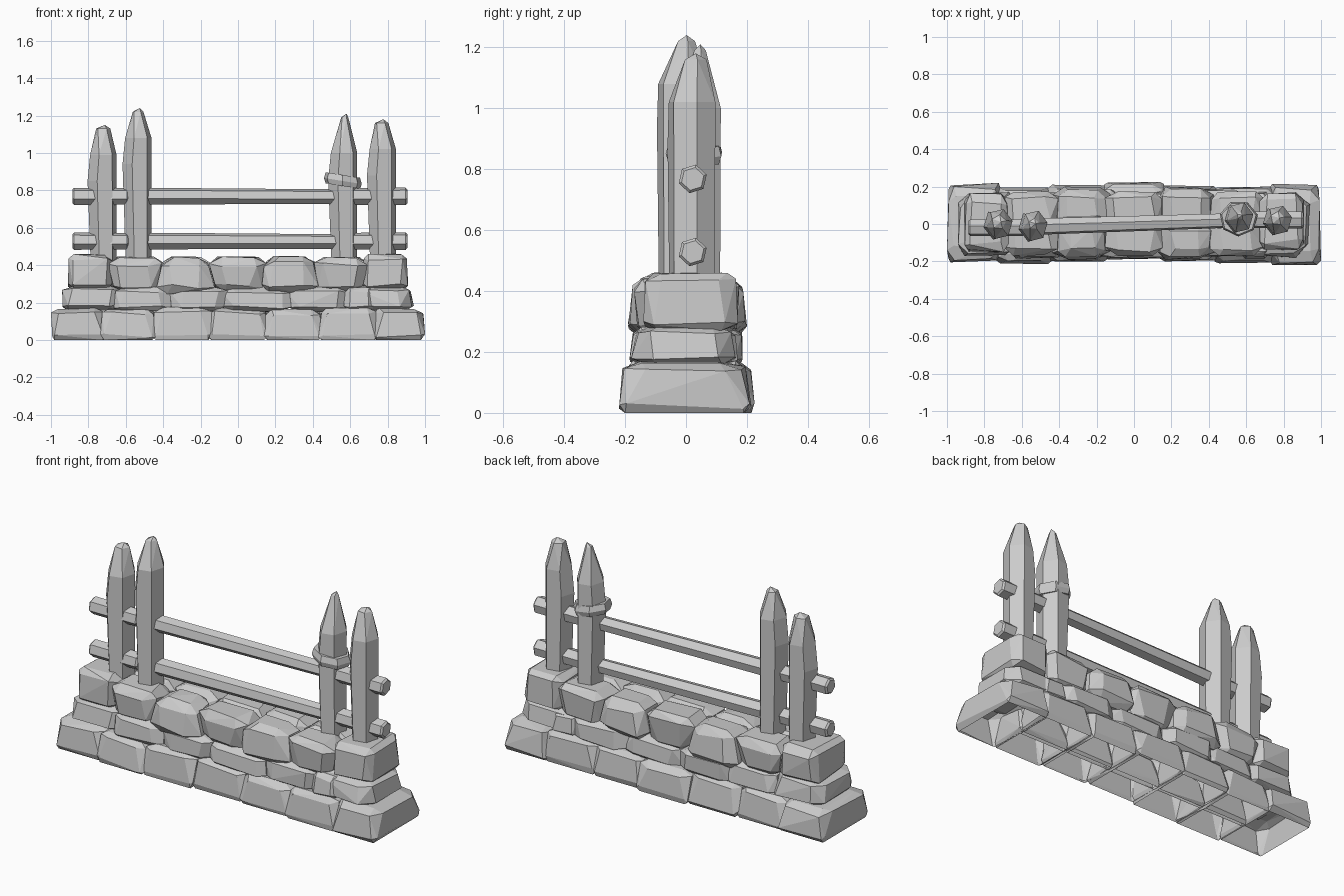
import bpy, bmesh, math, random
from mathutils import Vector

random.seed(5)
if "Cube" in bpy.data.objects:
    bpy.data.objects.remove(bpy.data.objects["Cube"], do_unlink=True)

grey = bpy.data.materials.new("plain_grey")
grey.use_nodes = True
colour = (0.6, 0.6, 0.6, 1)
grey.diffuse_color = colour
grey.node_tree.nodes["Principled BSDF"].inputs["Base Color"].default_value = colour


def hull(name, points, open_bottom=False):
    """Faceted solid wrapped around a cloud of points."""
    bm = bmesh.new()
    for p in points:
        bm.verts.new(p)
    out = bmesh.ops.convex_hull(bm, input=bm.verts)
    loose = {g for g in out["geom_interior"] + out["geom_unused"]
             if isinstance(g, bmesh.types.BMVert) and g.is_valid}
    bmesh.ops.delete(bm, geom=list(loose), context="VERTS")
    bmesh.ops.dissolve_limit(bm, angle_limit=math.radians(6), verts=bm.verts, edges=bm.edges)
    bmesh.ops.recalc_face_normals(bm, faces=bm.faces)
    if open_bottom:
        under = [f for f in bm.faces if f.normal.z < -0.9]
        bmesh.ops.delete(bm, geom=under, context="FACES")
    mesh = bpy.data.meshes.new(name)
    bm.to_mesh(mesh)
    bm.free()
    mesh.materials.append(grey)
    obj = bpy.data.objects.new(name, mesh)
    bpy.context.collection.objects.link(obj)


def stone(name, x, y, z, flare=(0, 0), chamfer=0.45, flat=False):
    """Chamfered rough block filling the ranges x, y, z; flare widens its top in x and y."""
    pts = []
    for sx in (-1, 1):
        for sy in (-1, 1):
            for sz in (-1, 1):
                for axis in range(3):
                    p = [s * (1 - chamfer * random.uniform(0.6, 1.15)) for s in (sx, sy, sz)]
                    p[axis] = (sx, sy, sz)[axis] * random.uniform(0.9, 1)
                    if flat and sz < 0:
                        p[2] = -1 if axis == 2 else random.uniform(-0.85, -0.6)
                        p[0] = sx * max(abs(p[0]), 0.84)
                        p[1] = sy * max(abs(p[1]), 0.84)
                    p[0] *= 1 + flare[0] * p[2]
                    p[1] *= 1 + flare[1] * p[2]
                    pts.append(p)
    fitted = []
    for axis, (low, high) in enumerate((x, y, z)):
        vals = [p[axis] for p in pts]
        span = max(vals) - min(vals)
        fitted.append([low + (v - min(vals)) / span * (high - low) for v in vals])
    hull(name, zip(*fitted), flat)


def course(name, joints, fronts, backs, z, flares, flat=False, lap=0.015, chamfer=0.45):
    """Front and back stones between successive joints."""
    for i, (a, b) in enumerate(zip(joints, joints[1:])):
        flare = flares[i % len(flares)]
        top = z[1] - random.uniform(0, 0.012)
        stone(f"{name}_front_{i}", (a - lap, b + lap), (fronts[i % len(fronts)], 0.025),
              (z[0], top), flare, chamfer, flat)
        stone(f"{name}_back_{i}", (a - lap, b + lap), (-0.025, backs[i % len(backs)]),
              (z[0], top), flare, chamfer, flat)


# Wall: three courses with full-depth end stones
course("base_stone", (-0.73, -0.45, -0.15, 0.15, 0.44, 0.74), (-0.215, -0.2, -0.19, -0.2, -0.21),
       (0.195, 0.21, 0.225, 0.205, 0.2), (0, 0.178), ((-0.02, -0.1),), True, 0.01, 0.38)
stone("base_end_right", (-1, -0.71), (-0.205, 0.22), (0, 0.172), (-0.02, -0.07), 0.38, True)
stone("base_end_left", (0.72, 1), (-0.22, 0.215), (0, 0.172), (-0.02, -0.07), 0.38, True)
course("middle_stone", (-0.65, -0.36, -0.07, 0.27, 0.58, 0.72), (-0.185, -0.175), (0.17, 0.185),
       (0.15, 0.29), ((-0.06, -0.08), (0.04, -0.04)))
stone("middle_end_right", (-0.94, -0.62), (-0.17, 0.17), (0.155, 0.29), (-0.05, -0.08), 0.4)
stone("middle_end_left", (0.58, 0.94), (-0.18, 0.165), (0.155, 0.29), (-0.05, -0.08), 0.4)
course("top_stone", (-0.68, -0.42, -0.14, 0.14, 0.42, 0.68), (-0.17, -0.19), (0.175, 0.2),
       (0.245, 0.455), ((0.16, 0.12), (-0.15, -0.14)), chamfer=0.5)
stone("top_end_right", (-0.91, -0.67), (-0.15, 0.165), (0.265, 0.46), (-0.04, 0), 0.36)
stone("top_end_left", (0.67, 0.91), (-0.14, 0.17), (0.265, 0.46), (-0.04, 0), 0.36)


def ring(centre, rx, ry, sides=6, turn=0.2):
    cx, cy, cz = centre
    return [Vector((cx + rx * math.cos(turn + math.tau * i / sides),
                    cy + ry * math.sin(turn + math.tau * i / sides), cz)) for i in range(sides)]


def post(name, x, y, shoulder, tip, lean, blunt, depth):
    """Hewn post: narrow foot, fuller shoulder, cut point."""
    pts = ring((x + 0.004, y, 0.36), 0.069, depth * 0.92)
    pts += ring((x - 0.006, y, shoulder - 0.14), 0.078, depth)
    pts += ring((x + 0.002, y, shoulder), 0.072, depth * 0.95)
    pts += ring((x + lean, y + 0.01, tip - 0.02), blunt, blunt, 5)
    pts.append(Vector((x + lean + 0.01, y + 0.012, tip)))
    hull(name, pts)


post("outer_post_right", -0.722, 0.0, 0.99, 1.15, 0.0, 0.04, 0.088)
post("inner_post_right", -0.535, -0.01, 1.08, 1.24, 0.0, 0.03, 0.09)
post("inner_post_left", 0.565, 0.035, 1.0, 1.21, 0.005, 0.02, 0.088)
post("outer_post_left", 0.772, 0.02, 1.02, 1.18, -0.005, 0.038, 0.085)

# Tilted band around one post
band = []
for height, size in ((0.823, 0.094), (0.85, 0.104), (0.882, 0.094)):
    for p in ring((0.56, 0.03, height), size, size * 0.93, 7):
        p.z -= 0.16 * (p.x - 0.56)
        band.append(p)
hull("post_band", band)


def rail(name, start, end, size_start, size_end):
    """Six-sided bar with trimmed ends."""
    a, b = Vector(start), Vector(end)
    pts = []
    for t, scale in ((0, 0.8), (0.03, 1), (0.97, 1), (1, 0.8)):
        c = a.lerp(b, t)
        size = scale * (size_start + t * (size_end - size_start))
        for q in ring((0, 0, 0), size, size, 6, 0.3):
            pts.append(Vector((c.x, c.y + q.x, c.z + q.y)))
    hull(name, pts)


# Rails: long bars plus short stubs through the outer posts
for label, z in (("lower", 0.528), ("upper", 0.768)):
    rail(f"{label}_rail", (-0.55, -0.015, z + 0.001), (0.72, 0.025, z - 0.002), 0.046, 0.039)
    rail(f"{label}_stub_right", (-0.885, -0.02, z), (-0.585, -0.02, z), 0.047, 0.046)
    rail(f"{label}_stub_left", (0.6, 0.022, z), (0.905, 0.022, z), 0.046, 0.048)
